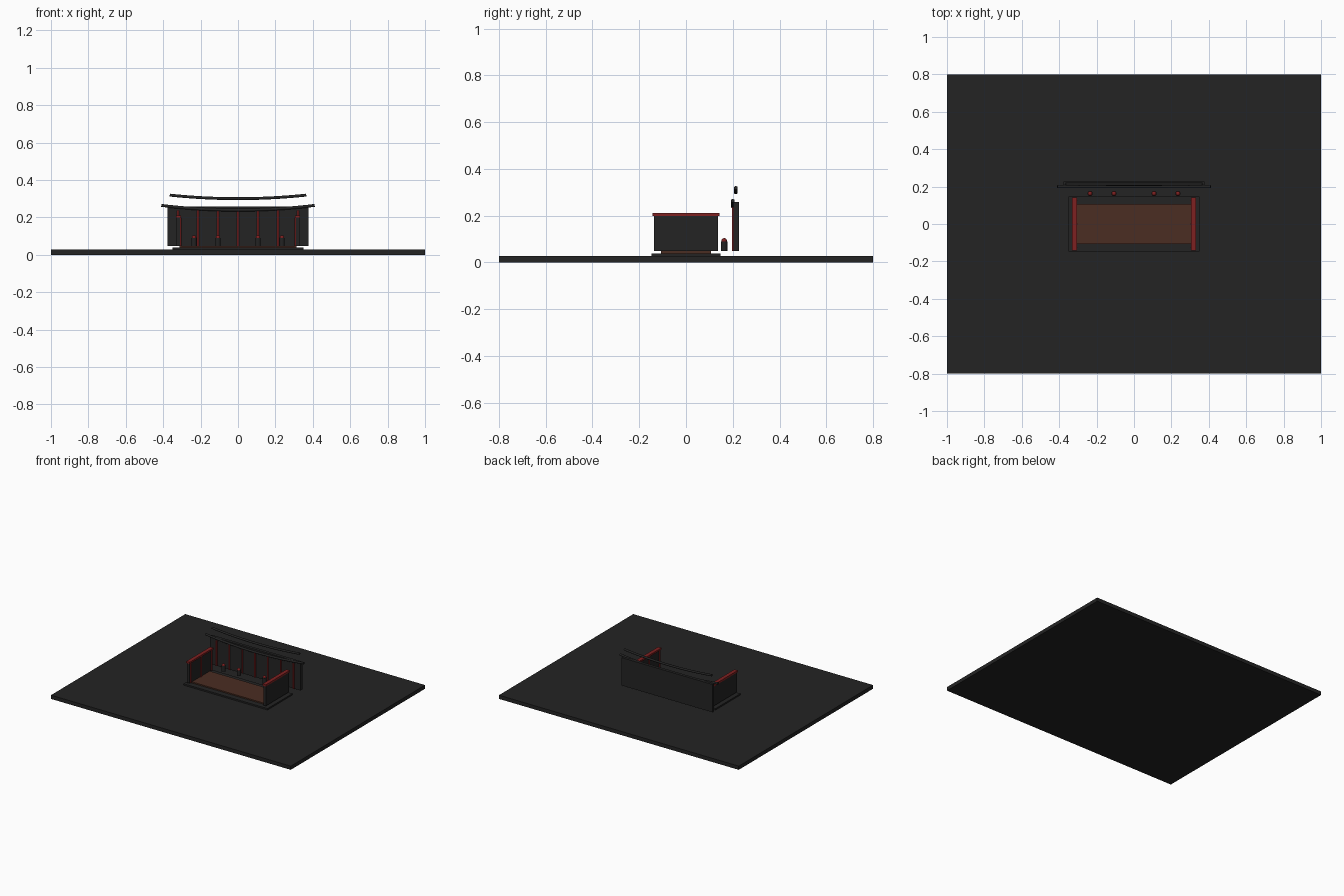
import bpy

cube = bpy.data.objects.get("Cube")
if cube:
    bpy.data.objects.remove(cube, do_unlink=True)


def material(name, rgb):
    m = bpy.data.materials.new(name)
    m.use_nodes = True
    m.diffuse_color = (*rgb, 1)
    bsdf = next(n for n in m.node_tree.nodes if n.type == "BSDF_PRINCIPLED")
    bsdf.inputs["Base Color"].default_value = (*rgb, 1)
    return m


dark = material("charcoal", (0.017, 0.017, 0.017))
red = material("deep red", (0.21, 0.015, 0.015))
brown = material("brown wood", (0.07, 0.026, 0.016))


def finish(name, mat):
    ob = bpy.context.object
    ob.name = name
    ob.data.materials.append(mat)
    return ob


def box(name, mat, x, y, z):
    """Box from (min, max) ranges on each axis."""
    bpy.ops.mesh.primitive_cube_add(size=1, location=[sum(r) / 2 for r in (x, y, z)])
    ob = finish(name, mat)
    ob.scale = [r[1] - r[0] for r in (x, y, z)]
    bpy.ops.object.transform_apply(location=False, rotation=False)
    return ob


def cylinder(name, mat, x, y, z, radius):
    bpy.ops.mesh.primitive_cylinder_add(vertices=16, radius=radius, depth=z[1] - z[0],
                                        location=(x, y, sum(z) / 2))
    ob = finish(name, mat)
    bpy.ops.object.shade_smooth_by_angle()
    return ob


def curved_beam(name, mat, half, y, z_mid, z_end, radius, steps=20):
    """Round beam whose ends sweep upwards."""
    cu = bpy.data.curves.new(name, "CURVE")
    cu.dimensions = "3D"
    cu.bevel_depth = radius
    cu.bevel_resolution = 3
    cu.use_fill_caps = True
    sp = cu.splines.new("POLY")
    sp.points.add(steps)
    for i, p in enumerate(sp.points):
        t = 2 * i / steps - 1
        p.co = (t * half, y, z_mid + (z_end - z_mid) * t * t, 1)
    ob = bpy.data.objects.new(name, cu)
    bpy.context.collection.objects.link(ob)
    cu.materials.append(mat)
    return ob


# Ground slab, plinth and wooden floor
box("ground_slab", dark, (-1, 1), (-0.8, 0.8), (0, 0.028))
box("plinth", dark, (-0.35, 0.35), (-0.148, 0.148), (0.028, 0.039))
box("wood_floor", brown, (-0.312, 0.312), (-0.106, 0.106), (0.039, 0.048))

# Side walls with red caps and inner posts
for side, s in (("left", 1), ("right", -1)):
    xs = sorted((s * 0.31, s * 0.328))
    box(side + "_wall", dark, xs, (-0.137, 0.137), (0.048, 0.198))
    xs = sorted((s * 0.304, s * 0.332))
    box(side + "_wall_cap", red, xs, (-0.143, 0.143), (0.198, 0.211))
    for i, y in enumerate((-0.125, 0, 0.125)):
        cylinder(f"{side}_wall_post_{i}", red, s * 0.308, y, (0.048, 0.198), 0.005)

# Back panel with a row of red posts
box("back_panel", dark, (-0.378, 0.378), (0.204, 0.226), (0.048, 0.258))
for i in range(-3, 4):
    cylinder(f"back_post_{i + 4}", red, i * 0.107, 0.203, (0.048, 0.238), 0.006)

# Upswept beams above the back panel
curved_beam("lower_beam", dark, 0.41, 0.2, 0.239, 0.264, 0.008)
curved_beam("upper_beam", dark, 0.365, 0.213, 0.3, 0.319, 0.008)

# Short pedestals with red balls
for i, x in enumerate((-0.235, -0.107, 0.107, 0.235)):
    cylinder(f"pedestal_{i}", dark, x, 0.163, (0.048, 0.09), 0.014)
    bpy.ops.mesh.primitive_uv_sphere_add(segments=16, ring_count=10, radius=0.012,
                                         location=(x, 0.163, 0.092))
    finish(f"pedestal_ball_{i}", red)
    bpy.ops.object.shade_smooth()
